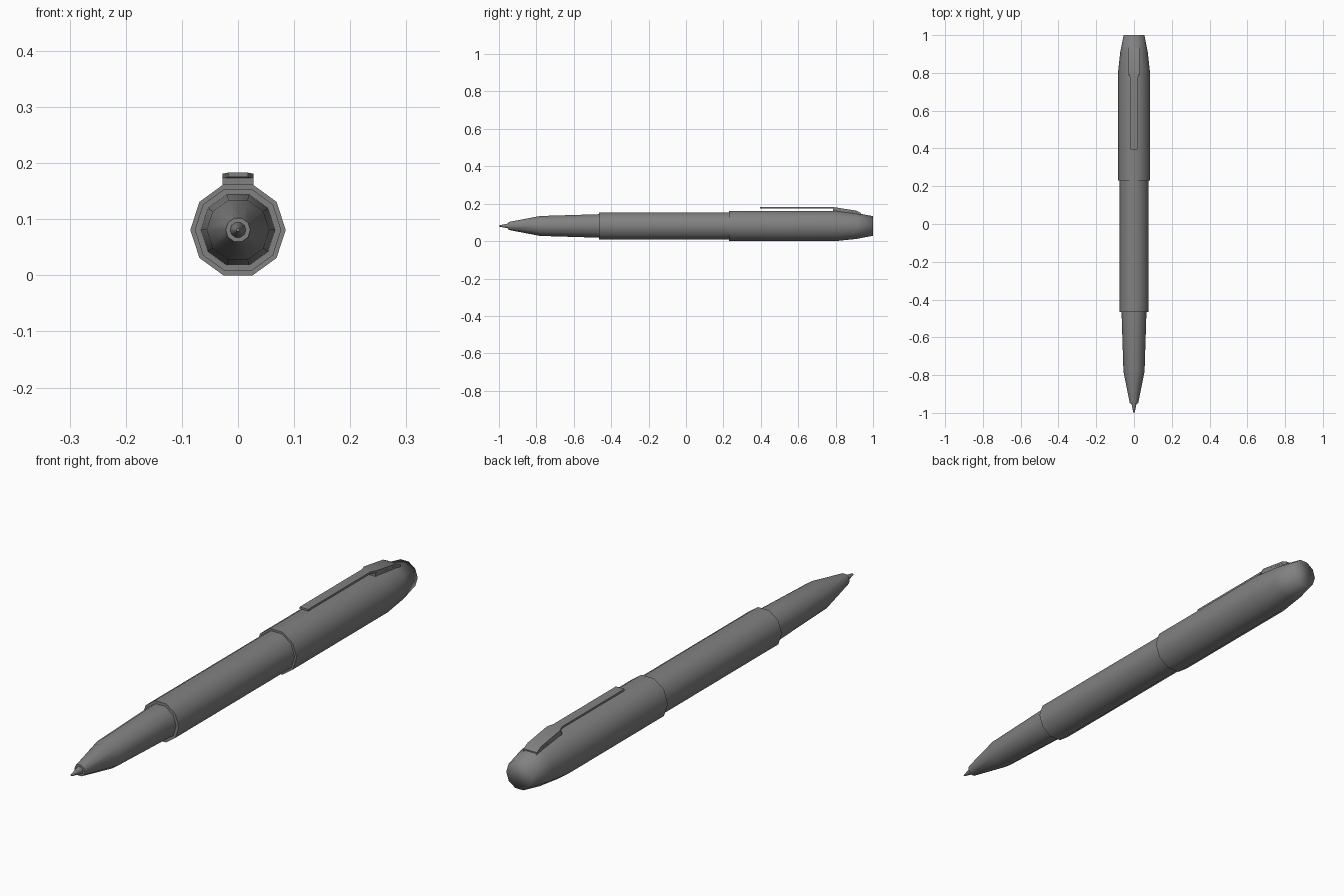
import bpy, bmesh, math

cube = bpy.data.objects.get("Cube")
if cube:
    bpy.data.objects.remove(cube, do_unlink=True)

SIDES = 10
AXIS_Z = 0.081

grey = bpy.data.materials.new("mid grey")
grey.use_nodes = True
colour = (0.22, 0.22, 0.22, 1)
grey.diffuse_color = colour
grey.node_tree.nodes["Principled BSDF"].inputs["Base Color"].default_value = colour


def finish(name, bm, angle):
    bmesh.ops.recalc_face_normals(bm, faces=bm.faces)
    mesh = bpy.data.meshes.new(name)
    bm.to_mesh(mesh)
    bm.free()
    mesh.materials.append(grey)
    obj = bpy.data.objects.new(name, mesh)
    bpy.context.collection.objects.link(obj)
    bpy.ops.object.select_all(action="DESELECT")
    obj.select_set(True)
    bpy.context.view_layer.objects.active = obj
    bpy.ops.object.shade_smooth_by_angle(angle=math.radians(angle))
    return obj


def turned(name, profile, angle=50):
    """Ten-sided tube along y from (y, radius) pairs, closed at both ends."""
    bm = bmesh.new()
    rings = []
    for y, r in profile:
        turns = [i * math.tau / SIDES for i in range(SIDES)]
        rings.append([bm.verts.new((r * math.cos(t), y, AXIS_Z + r * math.sin(t)))
                      for t in turns])
    for a, b in zip(rings, rings[1:]):
        for i in range(SIDES):
            j = (i + 1) % SIDES
            bm.faces.new((a[i], a[j], b[j], b[i]))
    bm.faces.new(rings[0])
    bm.faces.new(rings[-1])
    return finish(name, bm, angle)


def strip(name, stations):
    """Flat bar from (y, half width, bottom z, top z) stations."""
    bm = bmesh.new()
    rings = [[bm.verts.new(c) for c in ((-w, y, lo), (w, y, lo), (w, y, hi), (-w, y, hi))]
             for y, w, lo, hi in stations]
    for a, b in zip(rings, rings[1:]):
        for i in range(4):
            j = (i + 1) % 4
            bm.faces.new((a[i], a[j], b[j], b[i]))
    bm.faces.new(rings[0])
    bm.faces.new(rings[-1])
    return finish(name, bm, 30)


# Writing end
turned("writing_tip", [(-1.0, 0.003), (-0.95, 0.014), (-0.94, 0.014)])
turned("grip", [(-0.95, 0.022), (-0.78, 0.056), (-0.465, 0.066), (-0.45, 0.066)])

# Barrel and cap
turned("barrel", [(-0.465, 0.077), (0.24, 0.077)])
turned("cap", [(0.23, 0.085), (0.8, 0.085), (0.91, 0.073), (1.0, 0.055)], 89)

# Pocket clip
strip("clip", [(0.395, 0.018, 0.175, 0.183), (0.77, 0.018, 0.175, 0.183),
               (0.795, 0.028, 0.172, 0.181), (0.91, 0.028, 0.154, 0.163),
               (0.935, 0.028, 0.138, 0.150)])
strip("clip_mount", [(0.785, 0.028, 0.155, 0.174), (0.93, 0.028, 0.13, 0.15)])
